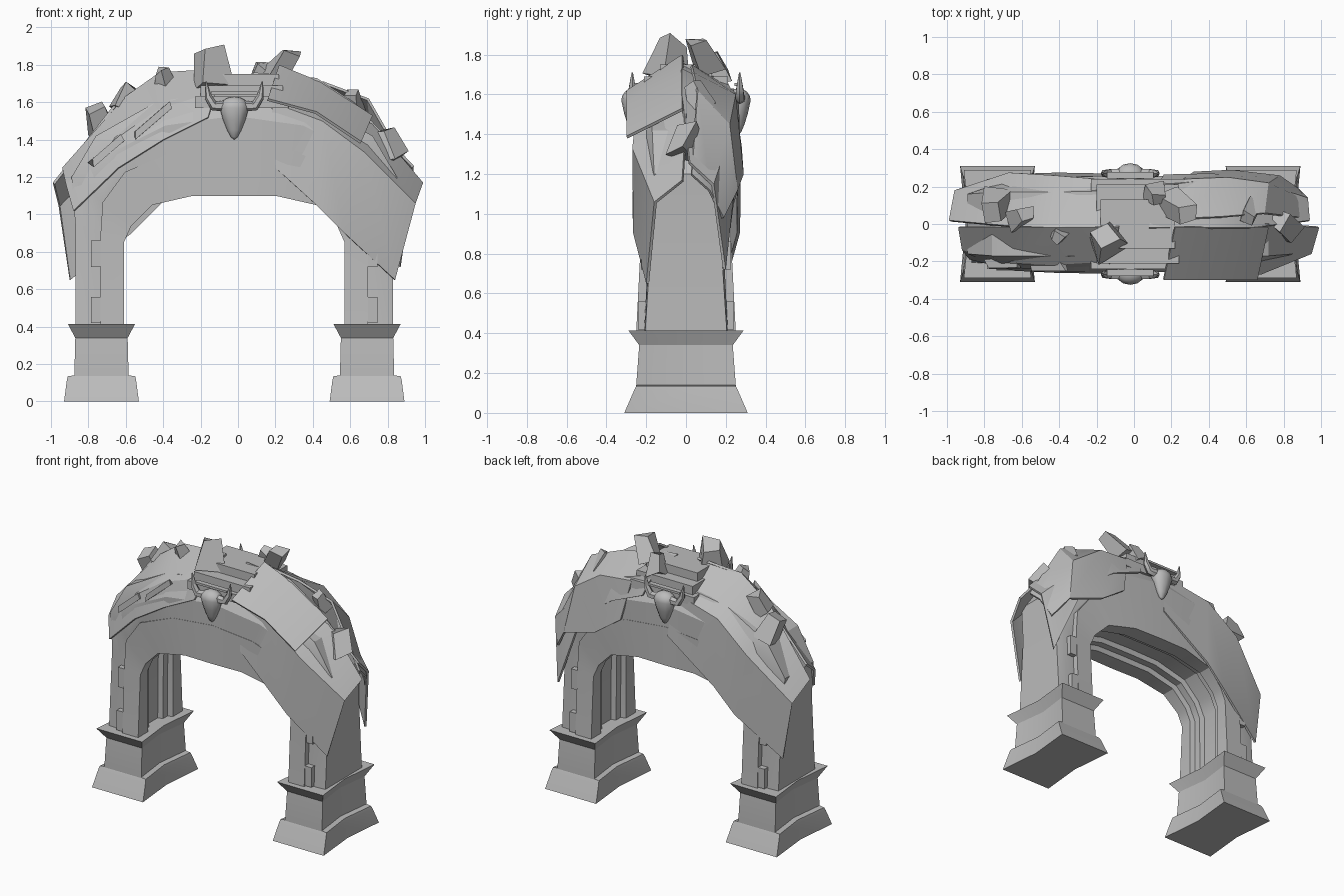
import bpy, bmesh, math, random
from mathutils import Vector, Matrix

random.seed(4)
if "Cube" in bpy.data.objects:
    bpy.data.objects.remove(bpy.data.objects["Cube"])

stone = bpy.data.materials.new("grey stone")
stone.use_nodes = True
colour = (0.5, 0.5, 0.5, 1)
stone.diffuse_color = colour
stone.node_tree.nodes["Principled BSDF"].inputs["Base Color"].default_value = colour
MID = -0.02


def finish(name, bm, angle=30):
    bmesh.ops.recalc_face_normals(bm, faces=bm.faces)
    mesh = bpy.data.meshes.new(name)
    bm.to_mesh(mesh)
    bm.free()
    mesh.materials.append(stone)
    ob = bpy.data.objects.new(name, mesh)
    bpy.context.collection.objects.link(ob)
    bpy.ops.object.select_all(action="DESELECT")
    ob.select_set(True)
    bpy.context.view_layer.objects.active = ob
    bpy.ops.object.shade_smooth_by_angle(angle=math.radians(angle))


def loft(name, rings, angle=30):
    """Skin closed rings of points and cap both ends."""
    bm = bmesh.new()
    loops = [[bm.verts.new(p) for p in ring] for ring in rings]
    n = len(loops[0])
    for a, b in zip(loops, loops[1:]):
        for i in range(n):
            j = (i + 1) % n
            bm.faces.new((a[i], a[j], b[j], b[i]))
    bm.faces.new(loops[0])
    bm.faces.new(loops[-1])
    finish(name, bm, angle)


def sheet(name, rows, turn=False):
    """Skin a grid of points as a thin slab, optionally turned half round."""
    bm = bmesh.new()
    grid = [[bm.verts.new((-x, -y, z) if turn else (x, y, z)) for x, y, z in row] for row in rows]
    for a, b in zip(grid, grid[1:]):
        for i in range(len(a) - 1):
            bm.faces.new((a[i], a[i + 1], b[i + 1], b[i]))
    bmesh.ops.recalc_face_normals(bm, faces=bm.faces)
    bmesh.ops.solidify(bm, geom=bm.faces[:], thickness=.015)
    finish(name, bm, 28)


def block(name, centre, size, rot=(0, 0, 0), jitter=0, taper=1):
    bm = bmesh.new()
    bmesh.ops.create_cube(bm, size=1)
    for v in bm.verts:
        if v.co.z > 0:
            v.co.x *= taper
            v.co.y *= taper
        v.co = Vector([c * s * (1 + random.uniform(-jitter, jitter)) for c, s in zip(v.co, size)])
    for axis, a in zip("XYZ", rot):
        bm.transform(Matrix.Rotation(a, 4, axis))
    bm.transform(Matrix.Translation(centre))
    finish(name, bm, 20)


# Pedestals: stepped mouldings with slightly waisted inner and outer sides
steps = [(0, .2, .31), (.115, .185, .26), (.135, .18, .25), (.14, .145, .25),
         (.34, .14, .235), (.415, .18, .29), (.415, .13, .2)]
for side, label in ((-1, "right"), (1, "left")):
    cx = MID + side * .71
    rings = []
    for z, hx, hy in steps:
        w = hx - .03
        rings.append([(cx + x, y, z) for x, y in
                      ((-hx, -hy), (hx, -hy), (w, 0), (hx, hy), (-hx, hy), (-w, 0))])
    loft(label + "_pedestal", rings, 15)

# Arch half: inner u, inner z, outer u, outer z, half depth, face step, outer depth
half = [(.59, .41, .85, .41, .25, .04, .205), (.59, .85, .85, .95, .225, .04, .17),
        (.55, .94, .87, 1.2, .225, .035, .16), (.44, 1.05, .74, 1.42, .24, .01, .17),
        (.22, 1.1, .42, 1.6, .255, .002, .17), (.0, 1.1, .0, 1.67, .26, .002, .18)]
stations = half + [(-a, b, -c, *rest) for a, b, c, *rest in half[-2::-1]]
rings = []
for iu, iz, ou, oz, h, s, edge in stations:
    inner, outer = Vector((MID + iu, 0, iz)), Vector((MID + ou, 0, oz))
    span = outer - inner
    L = span.length
    # Half section from the groove centre to the outer edge: (distance out, y)
    sec = [(.07, .07), (.035, .08), (.035, .13), (0, .14), (0, h),
           (L * .48, h), (L * .48, h - s), (L * .75, h - s), (L, edge)]
    ring = [(d, y) for d, y in sec] + [(d, -y) for d, y in reversed(sec)]
    rings.append([inner + span * (d / L) + Vector((0, y, 0)) for d, y in ring])
loft("arch", rings, 25)

# Toothed edge stones on the piers, front and back
for side in (-1, 1):
    for face in (-1, 1):
        for z, tall in ((.49, .14), (.79, .14)):
            block("edge_stone", (MID + side * .74, face * (.222 - (z - .42) * .05), z),
                  (.05, .045, tall))

# Crown ledges
for z, wide, deep in ((1.6, .5, .48), (1.66, .44, .42), (1.72, .4, .26)):
    block("crown_ledge", (.02, 0, z), (wide, deep, .06))

# Long draped slabs at opposite corners: rows run crest to hem
sheet("front_long_drape",
      [[(.2, .02, 1.73), (.18, -.22, 1.6), (.2, -.262, 1.25)],
       [(.45, .02, 1.68), (.45, -.25, 1.5), (.42, -.27, 1.05)],
       [(.72, .0, 1.49), (.68, -.27, 1.33), (.57, -.265, .9)],
       [(.99, -.02, 1.17), (.95, -.16, 1.06), (.84, -.2, .65)]])
sheet("back_long_drape",
      [[(.1, .02, 1.76), (.07, -.23, 1.62), (.04, -.268, 1.32)],
       [(.42, .02, 1.76), (.43, -.26, 1.54), (.41, -.275, 1.06)],
       [(.66, .01, 1.59), (.67, -.275, 1.35), (.57, -.27, .9)],
       [(.99, -.02, 1.17), (.96, -.18, 1.05), (.9, -.2, .65)]], turn=True)

# Short drapes at the other two corners
sheet("front_short_drape",
      [[(-.08, -.02, 1.78), (-.12, -.2, 1.66), (-.16, -.265, 1.52)],
       [(-.42, -.02, 1.76), (-.43, -.22, 1.56), (-.4, -.262, 1.4)],
       [(-.63, -.02, 1.6), (-.66, -.21, 1.4), (-.64, -.25, 1.25)],
       [(-.94, -.02, 1.25), (-.92, -.14, 1.16), (-.88, -.19, 1.02)]])
sheet("back_short_drape",
      [[(-.08, .02, 1.76), (-.12, -.2, 1.68), (-.16, -.265, 1.55)],
       [(-.42, .02, 1.73), (-.42, -.24, 1.6), (-.4, -.27, 1.45)],
       [(-.62, .02, 1.6), (-.65, -.23, 1.43), (-.64, -.26, 1.28)],
       [(-.94, -.02, 1.26), (-.93, -.14, 1.15), (-.87, -.2, .72)]], turn=True)

# Overlapping upper plates
sheet("front_top_plate", [[(.22, -.02, 1.8), (.16, -.3, 1.62)],
                          [(.44, -.02, 1.71), (.42, -.3, 1.55)],
                          [(.72, -.02, 1.53), (.66, -.3, 1.39)]])
sheet("back_hanging_plate",
      [[(.22, .03, 1.75), (.26, .24, 1.62), (.32, .28, 1.34)],
       [(.46, .04, 1.71), (.5, .25, 1.6), (.52, .29, 1.2)],
       [(.7, .06, 1.62), (.72, .22, 1.45), (.78, .26, 1.12)],
       [(.94, .03, 1.2), (.93, .12, 1.12), (.88, .19, .98)]])

# Raised ridge slivers on the front short drape
for x, y, z, long in ((-.46, -.23, 1.5, .24), (-.7, -.21, 1.34, .2)):
    block("ridge_sliver", (x, y, z), (long, .05, .035), (0, -.7, 0), .2)

# Rough rocks along the crest: centre, size
rocks = [(-.15, -.08, 1.77, .16), (.24, .08, 1.79, .13), (.12, .16, 1.74, .1),
         (-.73, .1, 1.49, .13), (-.6, .04, 1.62, .1), (-.4, -.06, 1.72, .08),
         (.8, .0, 1.37, .13), (.62, .06, 1.58, .1)]
for x, y, z, s in rocks:
    tilt = [random.uniform(-.6, .6) for _ in range(3)]
    block("crest_rock", (x, y, z), (s, s, s * 1.3), tilt, .3, .7)

# Horned emblem on both faces
for face, label in ((-1, "front"), (1, "back")):
    bm = bmesh.new()
    bmesh.ops.create_uvsphere(bm, u_segments=12, v_segments=8, radius=1)
    for v in bm.verts:
        narrow = 1 if v.co.z > 0 else 1 + .45 * v.co.z
        drop = .06 if v.co.z > 0 else .17
        v.co = Vector((MID + v.co.x * .078 * narrow, face * .265 + v.co.y * .06 * narrow,
                       1.57 + v.co.z * drop))
    finish(label + "_emblem_head", bm, 50)
    block(label + "_emblem_brow", (MID, face * .26, 1.65), (.25, .035, .015))
    for side in (-1, 1):
        path = [(.05, 1.58, .03), (.11, 1.58, .026), (.14, 1.63, .02), (.15, 1.71, .004)]
        rings = []
        for i, (u, z, r) in enumerate(path):
            along = math.pi / 2 * i / 3
            rings.append([(MID + side * (u - math.sin(along) * r * math.cos(k)),
                           face * .27 + r * math.sin(k),
                           z + math.cos(along) * r * math.cos(k))
                          for k in (math.tau * j / 6 for j in range(6))])
        loft(label + "_emblem_horn", rings, 50)
